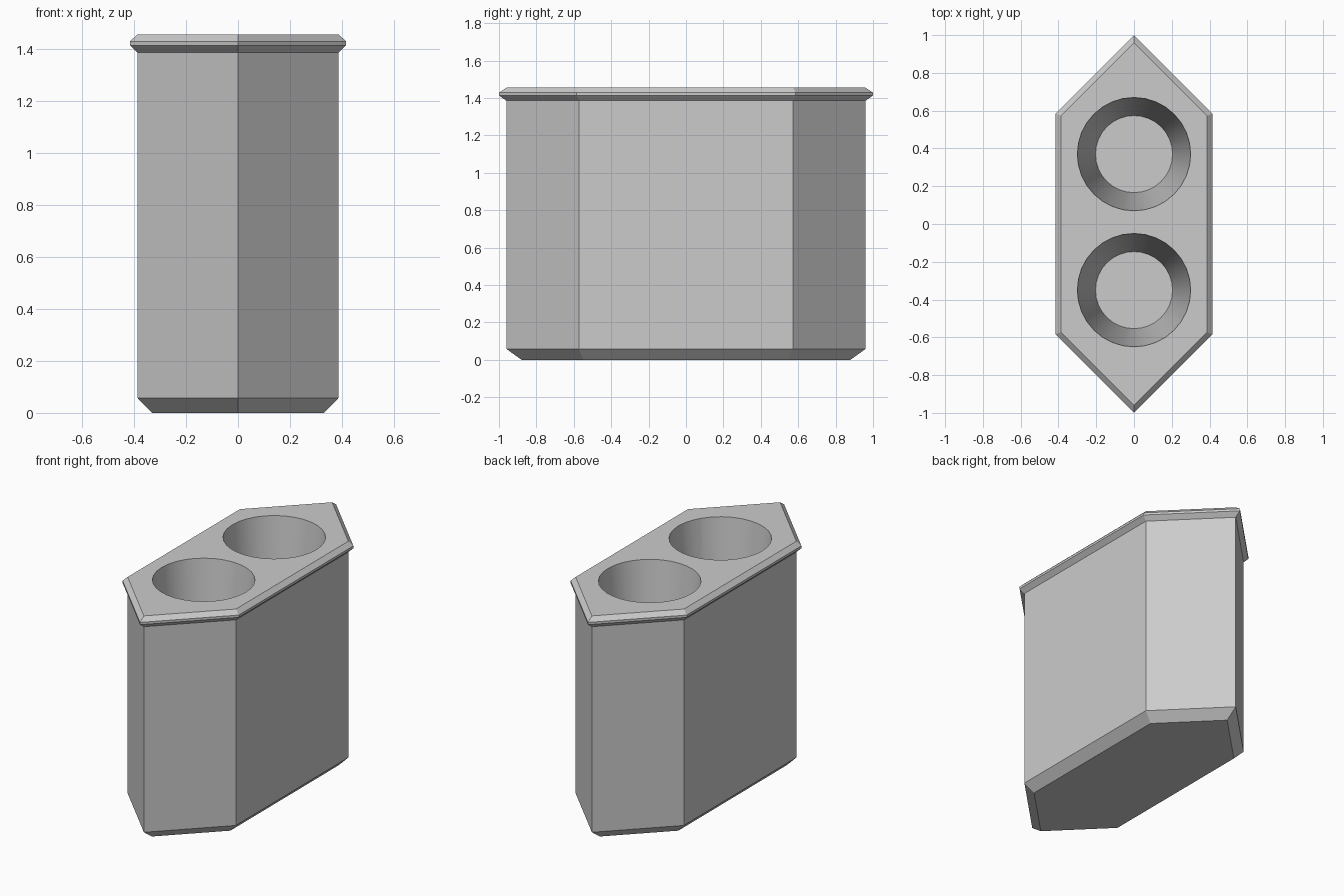
import bpy, bmesh, math

cube = bpy.data.objects.get("Cube")
if cube:
    bpy.data.objects.remove(cube, do_unlink=True)

GREY = (0.6, 0.6, 0.6, 1)
mat = bpy.data.materials.new("plain grey")
mat.use_nodes = True
mat.diffuse_color = GREY
mat.node_tree.nodes["Principled BSDF"].inputs["Base Color"].default_value = GREY

HALF_WIDTH, CORNER_Y = 0.387, 0.573
TOP = 1.455
HOLE_DEPTH = 1.0


def hexagon(offset):
    """Stretched hexagon with right-angled tips, grown evenly by offset."""
    w = HALF_WIDTH + offset
    c = CORNER_Y + offset * (math.sqrt(2) - 1)
    return [(w, -c), (w, c), (0, c + w), (-w, c), (-w, -c), (0, -c - w)]


# Body with chamfered foot and flared rim: (outline offset, height)
profile = [(-0.057, 0), (0, 0.058), (0, 1.385), (0.028, 1.413),
           (0.028, 1.428), (0, TOP)]
bm = bmesh.new()
rings = [[bm.verts.new((x, y, z)) for x, y in hexagon(d)] for d, z in profile]
for low, high in zip(rings, rings[1:]):
    for i in range(6):
        j = (i + 1) % 6
        bm.faces.new((low[i], low[j], high[j], high[i]))
bm.faces.new(rings[0][::-1])
bm.faces.new(rings[-1])
mesh = bpy.data.meshes.new("holder_body")
bm.to_mesh(mesh)
bm.free()
mesh.materials.append(mat)
body = bpy.data.objects.new("holder_body", mesh)
bpy.context.collection.objects.link(body)

# Two tapered round sockets cut from the top
SLOPE = (0.30 - 0.204) / HOLE_DEPTH
EXTRA = 0.1
for name, y in (("front_socket_cutter", -0.35), ("back_socket_cutter", 0.37)):
    bpy.ops.mesh.primitive_cone_add(
        vertices=32, radius1=0.204, radius2=0.30 + SLOPE * EXTRA,
        depth=HOLE_DEPTH + EXTRA,
        location=(0, y, TOP - HOLE_DEPTH + (HOLE_DEPTH + EXTRA) / 2))
    cutter = bpy.context.object
    cutter.name = name
    cutter.hide_render = True
    cutter.data.materials.append(mat)
    bpy.context.view_layer.objects.active = body
    mod = body.modifiers.new(name, "BOOLEAN")
    mod.operation = "DIFFERENCE"
    mod.solver = "EXACT"
    mod.object = cutter
    bpy.ops.object.modifier_apply(modifier=mod.name)
    bpy.data.objects.remove(cutter, do_unlink=True)

# Smooth socket walls, crisp edges elsewhere
bpy.ops.object.select_all(action="DESELECT")
body.select_set(True)
bpy.context.view_layer.objects.active = body
bpy.ops.object.shade_smooth_by_angle(angle=math.radians(20))
